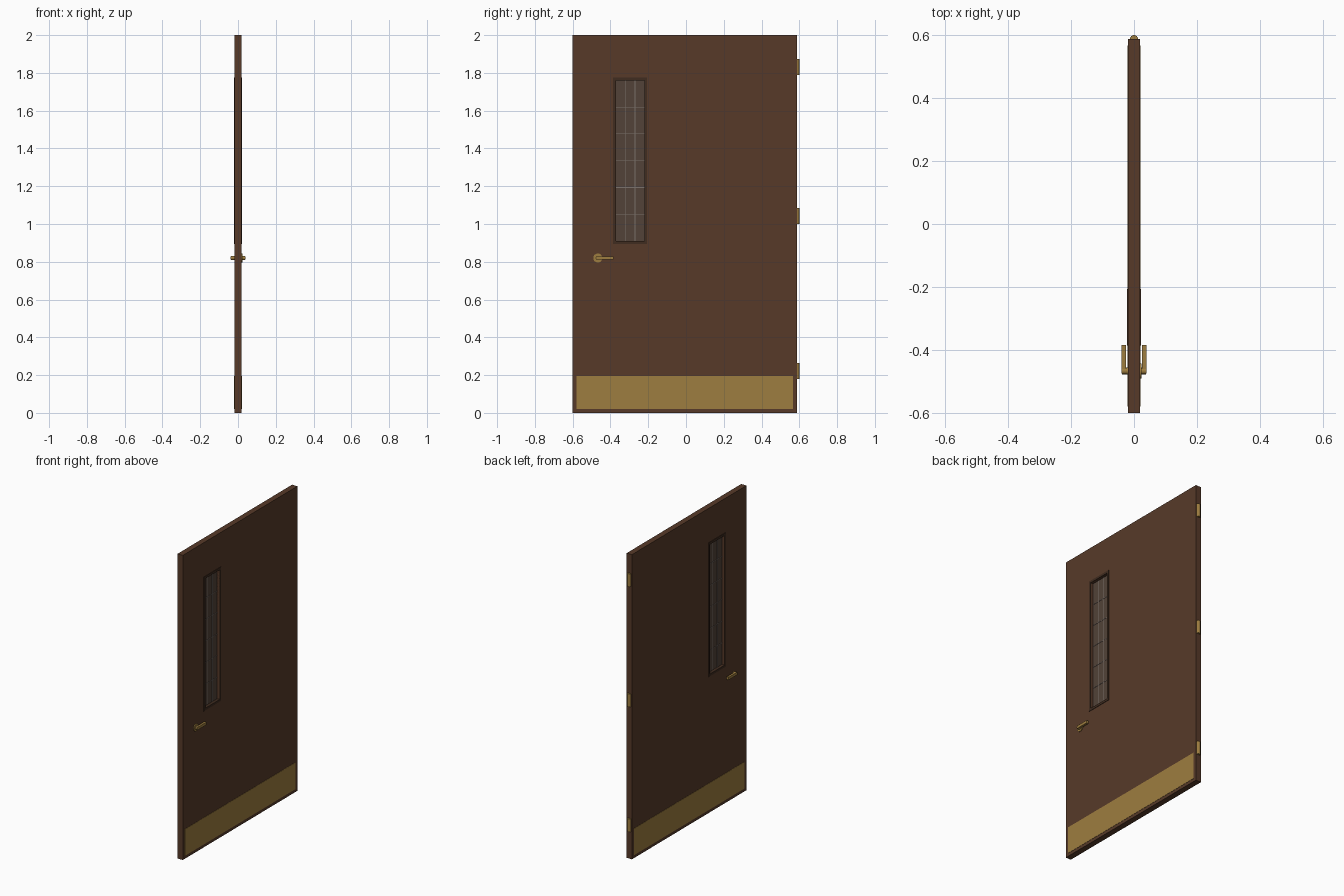
import bpy, bmesh, math
from mathutils import Matrix, Vector

if "Cube" in bpy.data.objects:
    bpy.data.objects.remove(bpy.data.objects["Cube"])


def material(name, rgb):
    m = bpy.data.materials.new(name)
    m.diffuse_color = (*rgb, 1)
    m.use_nodes = True
    m.node_tree.nodes["Principled BSDF"].inputs["Base Color"].default_value = m.diffuse_color
    return m


WOOD = material("wood", (0.095, 0.042, 0.022))
TRIM = material("dark_trim", (0.05, 0.025, 0.014))
BRASS = material("brass", (0.34, 0.205, 0.05))
GLASS = material("glass", (0.085, 0.055, 0.04))
WIRE = material("wire", (0.2, 0.17, 0.15))


def finish(name, bm, mat):
    bmesh.ops.recalc_face_normals(bm, faces=bm.faces)
    me = bpy.data.meshes.new(name)
    bm.to_mesh(me)
    bm.free()
    ob = bpy.data.objects.new(name, me)
    me.materials.append(mat)
    bpy.context.collection.objects.link(ob)
    return ob


def box(name, x, y, z, mat):
    """Box from (min, max) ranges."""
    bm = bmesh.new()
    mid = Vector([(a + b) / 2 for a, b in (x, y, z)])
    size = [b - a for a, b in (x, y, z)]
    bmesh.ops.create_cube(bm, size=1, matrix=Matrix.Translation(mid) @ Matrix.Diagonal((*size, 1)))
    return finish(name, bm, mat)


def panel_with_opening(name, half, outer, inner, mat):
    """Slab of half thickness in x with a rectangular hole; rects are y0, y1, z0, z1."""
    bm = bmesh.new()

    def loop(x, r):
        return [bm.verts.new((x, y, z)) for y, z in
                ((r[0], r[2]), (r[1], r[2]), (r[1], r[3]), (r[0], r[3]))]
    loops = [loop(-half, outer), loop(half, outer), loop(half, inner), loop(-half, inner)]
    for k in range(4):
        a, b = loops[k], loops[(k + 1) % 4]
        for i in range(4):
            j = (i + 1) % 4
            bm.faces.new((a[i], a[j], b[j], b[i]))
    return finish(name, bm, mat)


def cylinder(name, pos, radius, depth, axis, mat, segs=24):
    bm = bmesh.new()
    rot = Matrix.Rotation(math.pi / 2, 4, 'Y') if axis == 'X' else Matrix.Identity(4)
    bmesh.ops.create_cone(bm, cap_ends=True, segments=segs, radius1=radius, radius2=radius,
                          depth=depth, matrix=Matrix.Translation(pos) @ rot)
    ob = finish(name, bm, mat)
    bpy.ops.object.select_all(action='DESELECT')
    ob.select_set(True)
    bpy.context.view_layer.objects.active = ob
    bpy.ops.object.shade_smooth_by_angle(angle=math.radians(35))
    return ob


# Door slab and window surround
y0, y1, z0, z1 = -0.37, -0.22, 0.91, 1.76
panel_with_opening("door_slab", 0.019, (-0.6, 0.588, 0, 2), (y0, y1, z0, z1), WOOD)
panel_with_opening("window_frame", 0.022, (-0.386, -0.206, 0.895, 1.775), (y0, y1, z0, z1), TRIM)

# Wired glass pane
box("window_glass", (-0.003, 0.003), (y0, y1), (z0, z1), GLASS)
w = 0.0015
for i in (1, 2):
    y = y0 + (y1 - y0) * i / 3
    box("vertical_wire", (-0.005, 0.005), (y - w, y + w), (z0, z1), WIRE)
for i in range(1, 6):
    z = z0 + (z1 - z0) * i / 6
    box("horizontal_wire", (-0.005, 0.005), (y0, y1), (z - w, z + w), WIRE)

# Kick plates and lever handles on both faces
for s, side in ((-1, "left"), (1, "right")):
    def out(a, b):
        return tuple(sorted((s * a, s * b)))
    box("kick_plate_" + side, out(0.018, 0.0205), (-0.58, 0.567), (0.02, 0.195), BRASS)
    cylinder("handle_stem_" + side, (s * 0.026, -0.467, 0.82), 0.011, 0.024, 'X', BRASS)
    box("handle_lever_" + side, out(0.026, 0.04), (-0.475, -0.385), (0.811, 0.829), BRASS)

# Lock rose on one face
cylinder("handle_rose", (0.0205, -0.467, 0.82), 0.024, 0.007, 'X', BRASS)

# Hinge barrels
for z in (0.222, 1.042, 1.832):
    cylinder("hinge", (0, 0.587, z), 0.013, 0.085, 'Z', BRASS)
